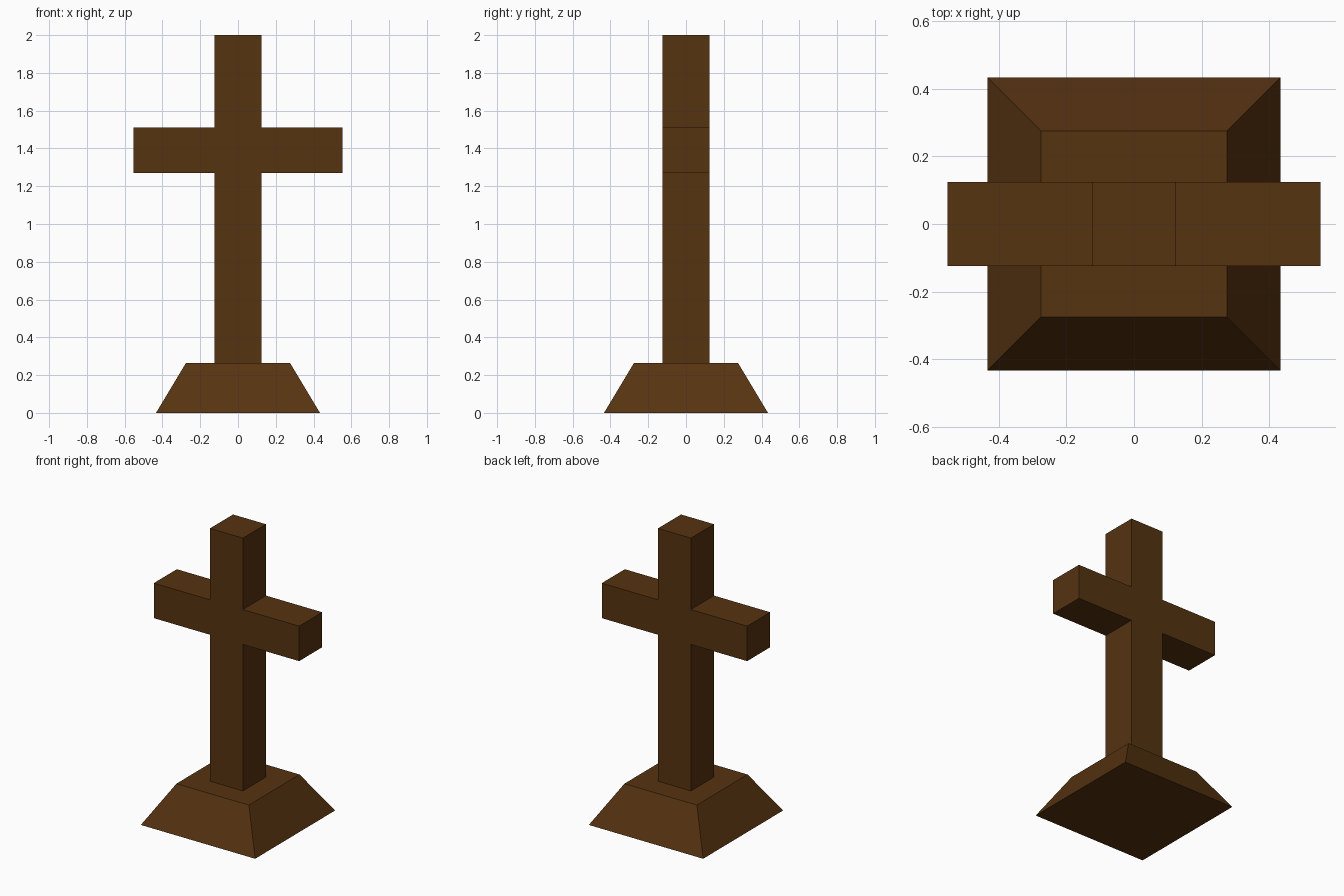
import bpy, bmesh
from mathutils import Vector

if "Cube" in bpy.data.objects:
    bpy.data.objects.remove(bpy.data.objects["Cube"])

wood = bpy.data.materials.new("dark_brown_wood")
wood.diffuse_color = (0.093, 0.033, 0.0055, 1)
wood.use_nodes = True
wood.node_tree.nodes["Principled BSDF"].inputs["Base Color"].default_value = wood.diffuse_color


def finish(name, bm):
    bmesh.ops.recalc_face_normals(bm, faces=bm.faces)
    mesh = bpy.data.meshes.new(name)
    bm.to_mesh(mesh)
    bm.free()
    mesh.materials.append(wood)
    obj = bpy.data.objects.new(name, mesh)
    bpy.context.collection.objects.link(obj)
    return obj


# Tapered square base: a cube whose top corners are drawn in
BASE_H, BOTTOM, TOP = 0.265, 0.434, 0.275
bm = bmesh.new()
bmesh.ops.create_cube(bm, size=2)
for v in bm.verts:
    upper = v.co.z > 0
    half = TOP if upper else BOTTOM
    v.co = Vector((v.co.x * half, v.co.y * half, BASE_H if upper else 0))
finish("tapered_base", bm)

# Cross: mirrored outline extruded from front to back
HALF, ARM, ARM_LOW, ARM_HIGH, HEIGHT = 0.125, 0.552, 1.27, 1.51, 2.0
right = [(HALF, BASE_H), (HALF, ARM_LOW), (ARM, ARM_LOW),
         (ARM, ARM_HIGH), (HALF, ARM_HIGH), (HALF, HEIGHT)]
outline = right + [(-x, z) for x, z in reversed(right)]
bm = bmesh.new()
front = bm.faces.new([bm.verts.new((x, -HALF, z)) for x, z in outline])
ext = bmesh.ops.extrude_face_region(bm, geom=[front], use_keep_orig=True)
back = [g for g in ext["geom"] if isinstance(g, bmesh.types.BMVert)]
bmesh.ops.translate(bm, verts=back, vec=(0, 2 * HALF, 0))
finish("cross", bm)
